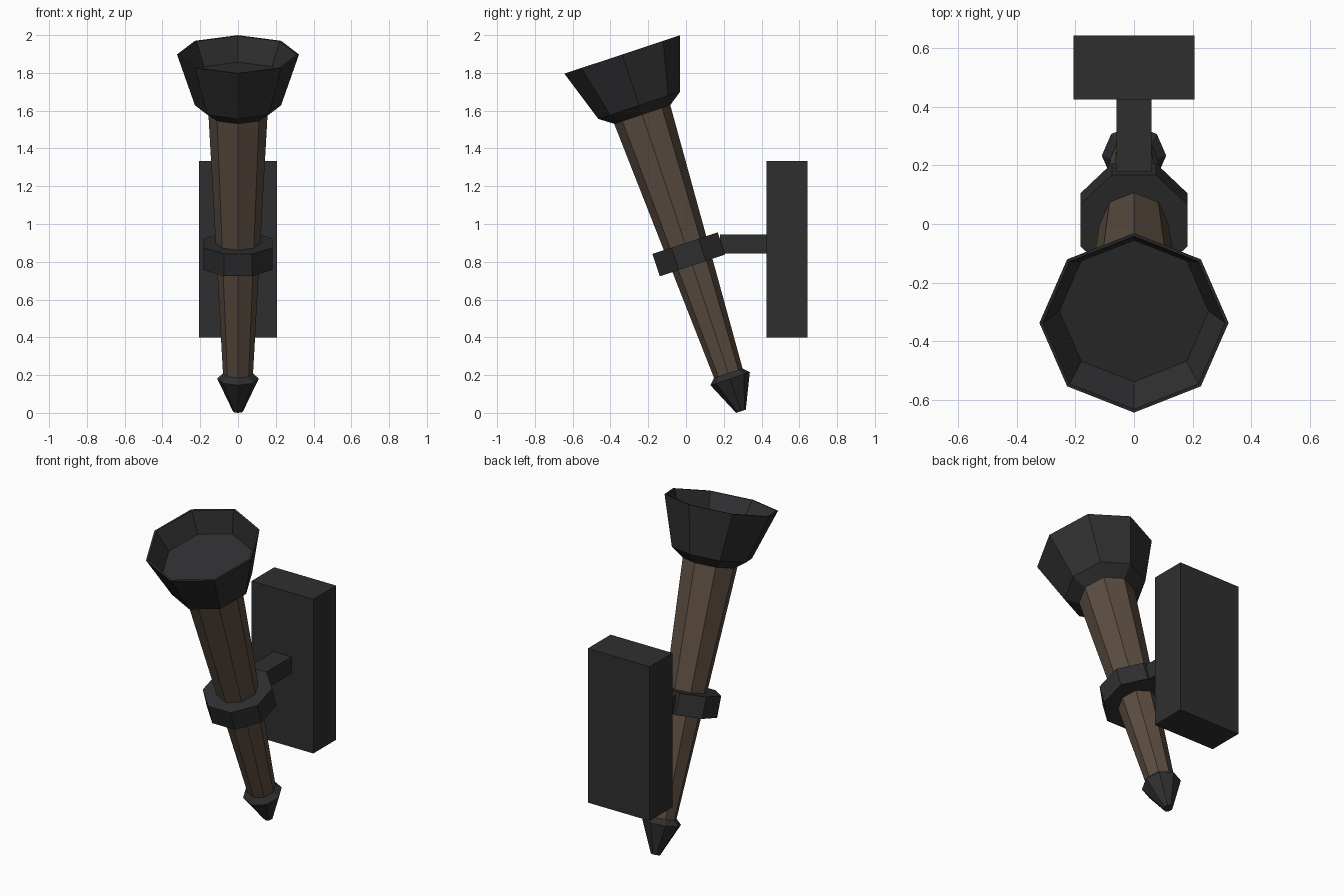
import bpy, bmesh, math
from mathutils import Matrix

if "Cube" in bpy.data.objects:
    bpy.data.objects.remove(bpy.data.objects["Cube"])

TILT = Matrix.Translation((0, 0.291, 0.0085)) @ Matrix.Rotation(math.radians(18.4), 4, 'X')


def material(name, color):
    m = bpy.data.materials.new(name)
    m.diffuse_color = (*color, 1)
    m.use_nodes = True
    m.node_tree.nodes["Principled BSDF"].inputs["Base Color"].default_value = m.diffuse_color
    return m


iron = material("dark_iron", (0.028, 0.028, 0.030))
wood = material("brown_wood", (0.105, 0.073, 0.052))


def finish(name, bm, mat):
    bmesh.ops.recalc_face_normals(bm, faces=bm.faces)
    me = bpy.data.meshes.new(name)
    bm.to_mesh(me)
    bm.free()
    me.materials.append(mat)
    ob = bpy.data.objects.new(name, me)
    bpy.context.collection.objects.link(ob)
    return ob


def lathe(name, profile, mat, phase=0.0, sides=8):
    """Closed faceted solid from (radius, height) rings, placed on the tilted axis."""
    bm = bmesh.new()
    rings = []
    for r, h in profile:
        angles = [phase + 2 * math.pi * i / sides for i in range(sides)]
        rings.append([bm.verts.new((r * math.cos(a), r * math.sin(a), h)) for a in angles])
    for a, b in zip(rings, rings[1:]):
        for i in range(sides):
            j = (i + 1) % sides
            bm.faces.new((a[i], a[j], b[j], b[i]))
    bm.faces.new(rings[0])
    bm.faces.new(rings[-1])
    bm.transform(TILT)
    return finish(name, bm, mat)


def box(name, lo, hi, mat):
    bm = bmesh.new()
    bmesh.ops.create_cube(bm, size=1)
    for v in bm.verts:
        v.co = [l + (c + 0.5) * (h - l) for c, l, h in zip(v.co, lo, hi)]
    return finish(name, bm, mat)


# Torch: pointed foot, tapered handle, collar and hollow cup
lathe("foot_spike", [(0.027, 0), (0.11, 0.182), (0.08, 0.212)], iron)
lathe("handle", [(0.079, 0.2), (0.157, 1.665)], wood)
collar_radius = 0.182 / math.cos(math.pi / 8)
lathe("collar", [(collar_radius, 0.814), (collar_radius, 0.938)], iron, math.pi / 8)
lathe("cup", [(0.155, 1.655), (0.228, 1.707), (0.323, 1.991),
              (0.311, 1.991), (0.255, 1.863)], iron)

# Wall bracket
box("bracket_arm", (-0.06, 0.18, 0.845), (0.06, 0.44, 0.945), iron)
box("wall_plate", (-0.207, 0.425, 0.40), (0.207, 0.643, 1.333), iron)
